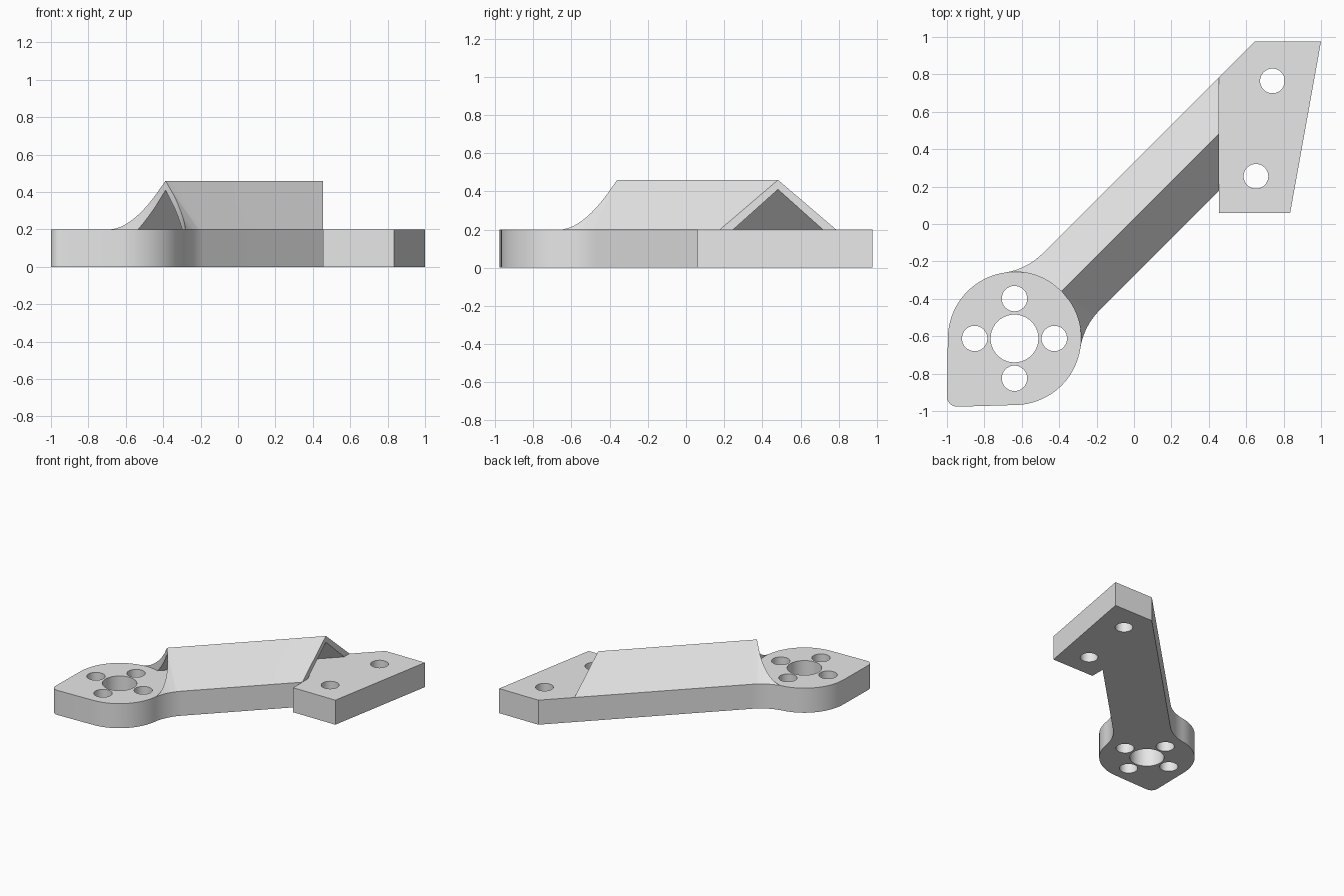
import bpy, bmesh
from math import sin, cos, tan, atan, atan2, hypot, radians, sqrt, pi

cube = bpy.data.objects.get("Cube")
if cube:
    bpy.data.objects.remove(cube, do_unlink=True)

# Main dimensions
HX, HY, R = -0.639, -0.612, 0.356        # hub centre and radius
W, FILLET = 0.215, 0.367                 # arm half width, arm-to-hub fillet
PLATE_TOP, RIDGE_TOP = 0.2, 0.46
END_X = 0.455                            # where the ridge stops
SLOPE = (RIDGE_TOP - PLATE_TOP) / W
FD = W + FILLET                          # fillet centre in arm coordinates
FS = sqrt((R + FILLET) ** 2 - FD ** 2)
FILLET_END = atan2(FS, FD)               # fillet angle where it meets the hub

grey = bpy.data.materials.new("light_grey")
grey.use_nodes = True
grey.diffuse_color = (0.8, 0.8, 0.8, 1)
grey.node_tree.nodes["Principled BSDF"].inputs["Base Color"].default_value = (0.8, 0.8, 0.8, 1)


def arm(s, d):
    """Arm coordinates (along, sideways) to world x, y."""
    return HX + (s - d) / sqrt(2), HY + (s + d) / sqrt(2)


def end_s(d):
    """Distance along the arm at which it reaches END_X."""
    return (END_X - HX) * sqrt(2) + d


def arc(cx, cy, r, a0, a1, n):
    return [(cx + r * cos(a0 + (a1 - a0) * i / n),
             cy + r * sin(a0 + (a1 - a0) * i / n)) for i in range(n + 1)]


def make_object(name, bm):
    bmesh.ops.remove_doubles(bm, verts=bm.verts, dist=0.0001)
    bmesh.ops.recalc_face_normals(bm, faces=bm.faces)
    mesh = bpy.data.meshes.new(name)
    bm.to_mesh(mesh)
    bm.free()
    mesh.materials.append(grey)
    ob = bpy.data.objects.new(name, mesh)
    bpy.context.collection.objects.link(ob)
    return ob


def prism(name, points, offset):
    """Solid made by sweeping a 3D polygon along an offset."""
    bm = bmesh.new()
    face = bm.faces.new([bm.verts.new(p) for p in points])
    swept = bmesh.ops.extrude_face_region(bm, geom=[face], use_keep_orig=True)
    moved = [g for g in swept["geom"] if isinstance(g, bmesh.types.BMVert)]
    bmesh.ops.translate(bm, verts=moved, vec=offset)
    return make_object(name, bm)


def activate(ob):
    bpy.ops.object.select_all(action='DESELECT')
    ob.select_set(True)
    bpy.context.view_layer.objects.active = ob


def cut(ob, cutter):
    cutter.hide_render = True
    mod = ob.modifiers.new("cut", 'BOOLEAN')
    mod.operation, mod.solver, mod.object = 'DIFFERENCE', 'EXACT', cutter
    activate(ob)
    bpy.ops.object.modifier_apply(modifier=mod.name)
    bpy.data.objects.remove(cutter, do_unlink=True)


# Base plate: hub with one squared corner, arm and slanted mounting pad
def fillet(side, n=14):
    """Fillet points from the arm towards the hub."""
    return [arm(FS - FILLET * sin(FILLET_END * i / n),
                side * (FD - FILLET * cos(FILLET_END * i / n))) for i in range(n + 1)]


spread = pi / 2 - FILLET_END
outline = fillet(1)
outline += arc(HX, HY, R, pi / 4 + spread, pi, 20)[1:]
outline += arc(-0.945, -0.922, 0.055, pi, 1.5 * pi, 8)
outline += arc(HX, HY, R, 1.5 * pi, 2.25 * pi - spread, 20)
outline += fillet(-1)[::-1][1:]
outline += [arm(end_s(-W), -W), (END_X, 0.06), (0.835, 0.06), (1, 0.977), (0.646, 0.977)]
plate = prism("base_plate", [(x, y, 0) for x, y in outline], (0, 0, PLATE_TOP))

# Bolt holes: shaft bore, four around it, two in the pad
holes = [(HX, HY, 0.128), (0.74, 0.765, 0.066), (0.652, 0.255, 0.066)]
holes += [(HX + 0.213 * cos(k * pi / 2), HY + 0.213 * sin(k * pi / 2), 0.068) for k in range(4)]
for x, y, r in holes:
    ring = arc(x, y, r, 0, 2 * pi, 40)[:-1]
    cut(plate, prism("hole_cutter", [(px, py, -0.1) for px, py in ring], (0, 0, 0.5)))

# Ridge: roof of constant slope that flares along the fillets and stops at the hub circle
ridge_angle = atan((FS - R) / FD)
angles = [ridge_angle * i / 4 for i in range(4)]
angles += [ridge_angle + (FILLET_END - ridge_angle) * i / 16 for i in range(17)]
bm = bmesh.new()


def point(s, d, z):
    return bm.verts.new((*arm(s, d), z))


def roof_side(side):
    low = [point(end_s(side * W), side * W, PLATE_TOP)]
    high = [point(end_s(0), 0, RIDGE_TOP)]
    wall_top, wall_foot = [], []
    for a in angles:
        us, ud = -sin(a), -cos(a)
        b = FS * us + FD * ud
        to_hub = -b - sqrt(max(0, b * b - hypot(FS, FD) ** 2 + R * R)) \
            if a >= ridge_angle - 1e-6 else 9
        t = max(FILLET, min(to_hub, FD / cos(a)))
        z = min(RIDGE_TOP, PLATE_TOP + SLOPE * (t - FILLET))
        s, d = FS + t * us, side * (FD + t * ud)
        low.append(point(FS + FILLET * us, side * (FD + FILLET * ud), PLATE_TOP))
        high.append(point(s, d, z))
        if a >= ridge_angle - 1e-6:
            wall_top.append(high[-1])
            wall_foot.append(point(s, d, PLATE_TOP))
    for i in range(len(low) - 1):
        bm.faces.new((low[i], low[i + 1], high[i + 1], high[i]))
    for i in range(len(wall_top) - 1):
        bm.faces.new((wall_top[i], wall_top[i + 1], wall_foot[i + 1], wall_foot[i]))
    return low, high, wall_foot


low_a, high_a, foot_a = roof_side(1)
low_b, high_b, foot_b = roof_side(-1)
bm.faces.new((low_a[0], high_a[0], low_b[0]))
bm.faces.new(low_a + foot_a[::-1] + foot_b[1:] + low_b[::-1])
ridge = make_object("arm_ridge", bm)

# Tunnel through the ridge
profile = [(-0.166, 0.1), (0.166, 0.1), (0.166, PLATE_TOP), (0, 0.41), (-0.166, PLATE_TOP)]
run = 2.0 / sqrt(2)
cut(ridge, prism("tunnel_cutter", [(*arm(0.05, d), z) for d, z in profile], (run, run, 0)))

for ob in (plate, ridge):
    activate(ob)
    bpy.ops.object.shade_smooth_by_angle(angle=radians(30))
